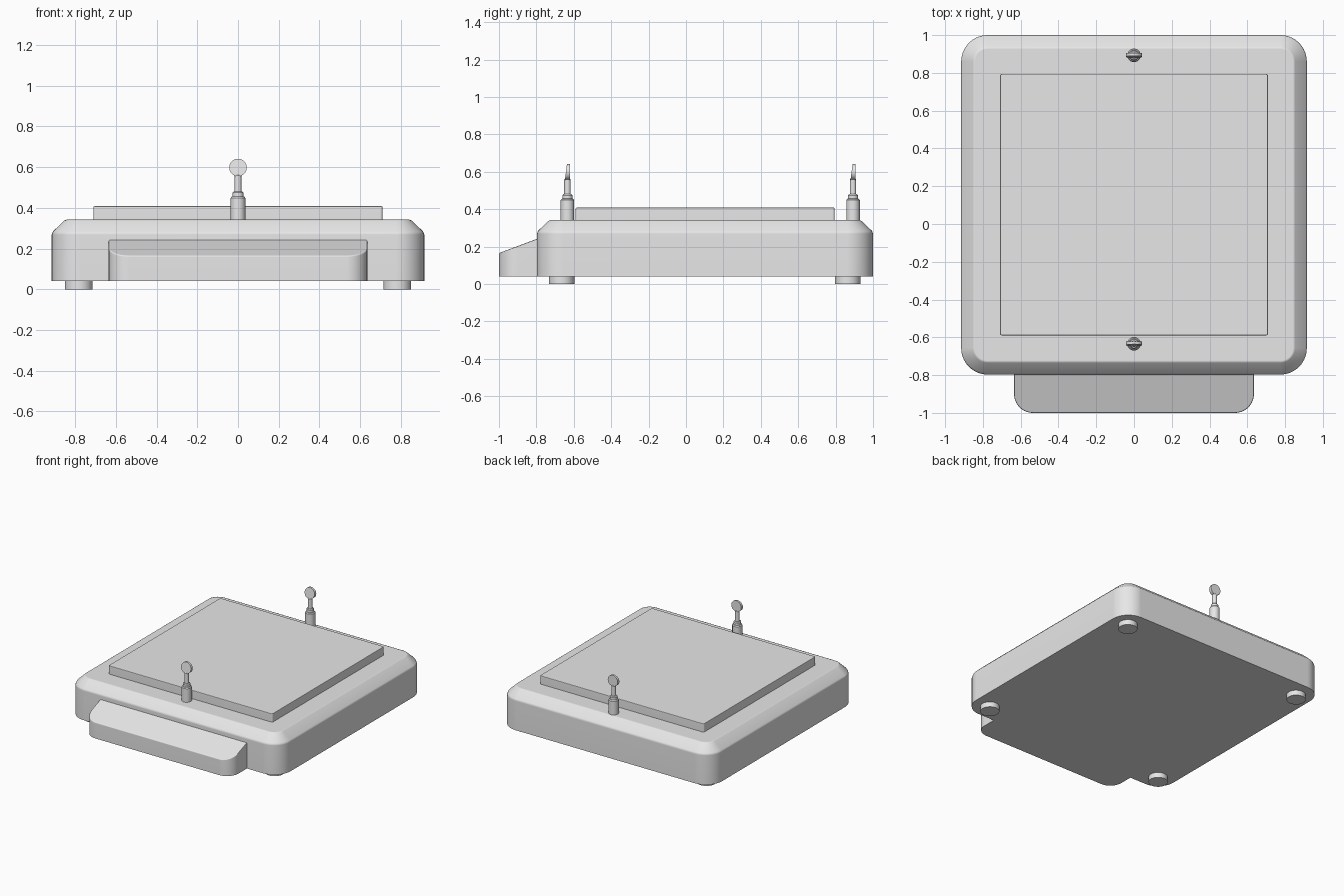
import bpy
import bmesh
from math import pi, cos, sin, radians
from mathutils import Vector

cube = bpy.data.objects.get("Cube")
if cube:
    bpy.data.objects.remove(cube, do_unlink=True)

grey = bpy.data.materials.new("plain_grey")
grey.use_nodes = True
grey.diffuse_color = (0.8, 0.8, 0.8, 1)
grey.node_tree.nodes["Principled BSDF"].inputs["Base Color"].default_value = (0.8, 0.8, 0.8, 1)


def loft(name, rings, location=(0, 0, 0)):
    """Skin a stack of equal-length rings and cap both ends."""
    bm = bmesh.new()
    loops = [[bm.verts.new(p) for p in ring] for ring in rings]
    n = len(loops[0])
    for low, high in zip(loops, loops[1:]):
        for i in range(n):
            j = (i + 1) % n
            bm.faces.new((low[i], low[j], high[j], high[i]))
    bm.faces.new(loops[0][::-1])
    bm.faces.new(loops[-1])
    bmesh.ops.recalc_face_normals(bm, faces=bm.faces[:])
    mesh = bpy.data.meshes.new(name)
    bm.to_mesh(mesh)
    bm.free()
    mesh.materials.append(grey)
    obj = bpy.data.objects.new(name, mesh)
    obj.location = location
    bpy.context.collection.objects.link(obj)
    bpy.ops.object.select_all(action="DESELECT")
    obj.select_set(True)
    bpy.context.view_layer.objects.active = obj
    bpy.ops.object.shade_smooth_by_angle(angle=radians(35))
    weighted = obj.modifiers.new("flat_panels", "WEIGHTED_NORMAL")
    weighted.keep_sharp = True
    return obj


def outline(x, y0, y1, front_r, back_r, inset=0.0, steps=10):
    """Rounded rectangle in plan, shrunk by an inset."""
    points = []
    corners = ((1, 1, back_r), (-1, 1, back_r), (-1, -1, front_r), (1, -1, front_r))
    for k, (sx, sy, r) in enumerate(corners):
        cx = sx * (x - r)
        cy = y1 - r if sy > 0 else y0 + r
        for i in range(steps + 1):
            a = (k + i / steps) * pi / 2
            points.append((cx + (r - inset) * cos(a), cy + (r - inset) * sin(a)))
    return points


def slab(name, plan, levels):
    return loft(name, [[(x, y, z) for x, y in outline(*plan, inset)] for inset, z in levels])


def turned(name, profile, location, sides=24):
    """Lathe a (radius, height) profile around z."""
    rings = [[(r * cos(2 * pi * i / sides), r * sin(2 * pi * i / sides), z)
              for i in range(sides)] for r, z in profile]
    return loft(name, rings, location)


# Main body with a chamfered upper rim
slab("body", (0.915, -0.797, 1.0, 0.14, 0.14),
     [(0, 0.04), (0, 0.268), (0.006, 0.284), (0.062, 0.337), (0.074, 0.342)])

# Raised top plate
slab("top_plate", (0.71, -0.59, 0.795, 0.012, 0.012),
     [(0, 0.335), (0, 0.402), (0.002, 0.406), (0.006, 0.408)])


# Sloping front ledge
def ledge_ring(inset, drop):
    return [(x, y, 0.24 - drop + (y + 0.8) * 0.375)
            for x, y in outline(0.635, -1.0, -0.785, 0.1, 0.01, inset)]


base = [(x, y, 0.04) for x, y in outline(0.635, -1.0, -0.785, 0.1, 0.01)]
loft("front_ledge", [base, ledge_ring(0, 0.006), ledge_ring(0.002, 0.002), ledge_ring(0.006, 0)])

# Four feet
for x, side in ((0.782, "left"), (-0.782, "right")):
    for y, end in ((-0.665, "front"), (0.864, "back")):
        turned(f"{end}_{side}_foot", [(0.068, 0), (0.068, 0.045)], (x, y, 0), 32)

# Two stepped posts, each carrying a wedge-shaped disc
for y, end in ((-0.634, "front"), (0.893, "back")):
    turned(f"{end}_post",
           [(0.036, 0.335), (0.036, 0.448), (0.031, 0.455), (0.027, 0.456), (0.027, 0.474),
            (0.022, 0.48), (0.017, 0.481), (0.017, 0.558), (0.012, 0.564)], (0, y, 0))
    rim = [Vector((0.043 * cos(2 * pi * i / 32), 0, 0.043 * sin(2 * pi * i / 32)))
           for i in range(32)]
    front_face = [p + Vector((0, -0.008 + 0.13 * p.z, 0)) for p in rim]
    back_face = [p + Vector((0, 0.013, 0)) for p in rim]
    loft(f"{end}_post_disc", [front_face, back_face], (0, y, 0.598))
